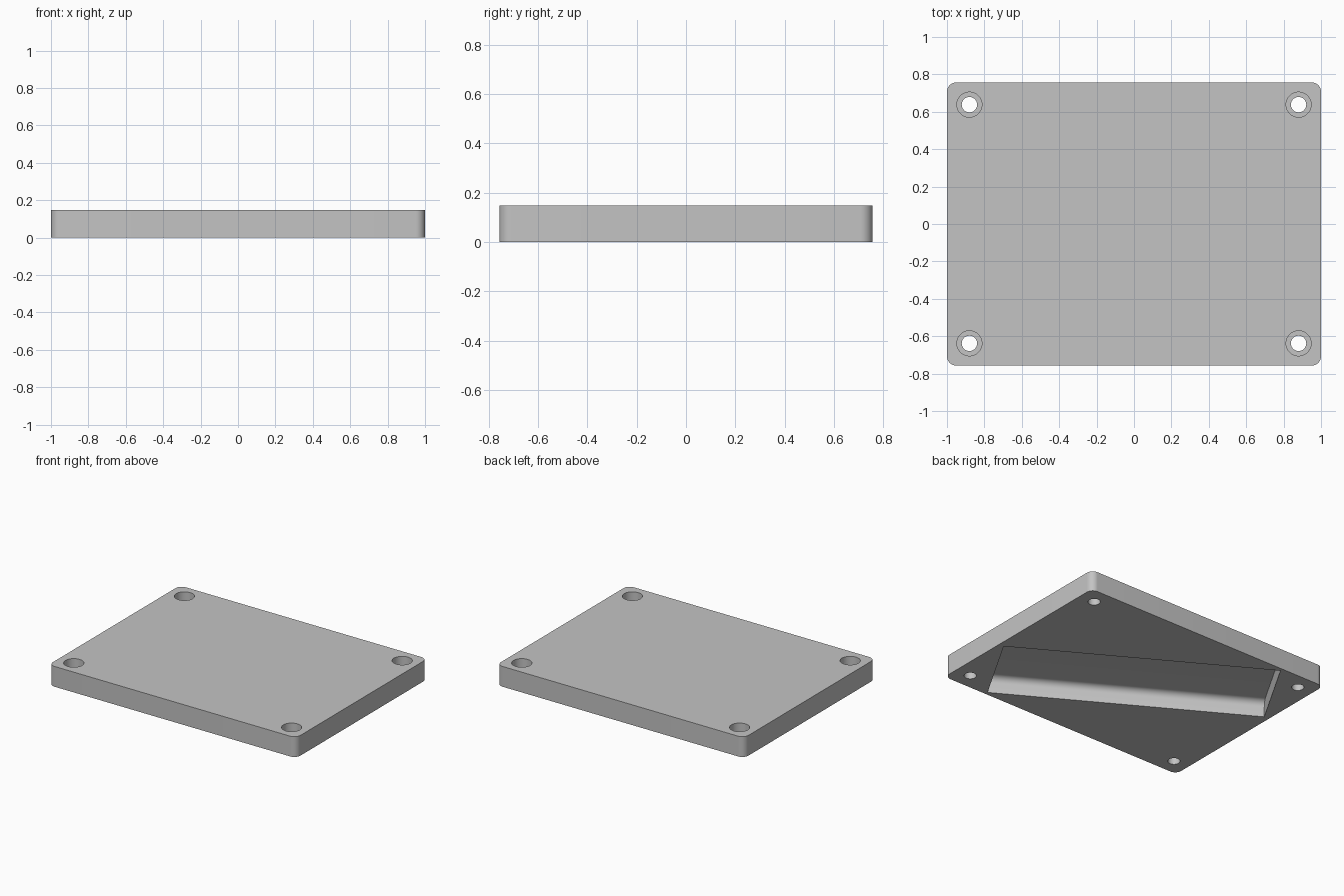
import bpy, bmesh
from math import sin, cos, pi, radians
from mathutils import Matrix

cube = bpy.data.objects.get("Cube")
if cube:
    bpy.data.objects.remove(cube, do_unlink=True)

HALF_X, HALF_Y, THICK = 1.0, 0.757, 0.148

grey = bpy.data.materials.new("plain grey")
grey.use_nodes = True
grey.diffuse_color = (0.55, 0.55, 0.55, 1)
grey.node_tree.nodes["Principled BSDF"].inputs["Base Color"].default_value = grey.diffuse_color


def prism(name, points, offset, matrix=Matrix()):
    """Extrude a closed outline of 3D points along an offset."""
    bm = bmesh.new()
    face = bm.faces.new([bm.verts.new(p) for p in points])
    out = bmesh.ops.extrude_face_region(bm, geom=[face])
    verts = [g for g in out["geom"] if isinstance(g, bmesh.types.BMVert)]
    bmesh.ops.translate(bm, vec=offset, verts=verts)
    bmesh.ops.recalc_face_normals(bm, faces=bm.faces)
    bm.transform(matrix)
    mesh = bpy.data.meshes.new(name)
    bm.to_mesh(mesh)
    bm.free()
    mesh.materials.append(grey)
    obj = bpy.data.objects.new(name, mesh)
    bpy.context.collection.objects.link(obj)
    return obj


def arc(cx, cy, r, start, sweep, n):
    return [(cx + r * cos(start + sweep * i / n), cy + r * sin(start + sweep * i / n))
            for i in range(n + 1)]


def cylinder(name, x, y, r, z0, z1):
    ring = arc(x, y, r, 0, 2 * pi, 48)[:-1]
    return prism(name, [(u, v, z0) for u, v in ring], (0, 0, z1 - z0))


# Plate with rounded corners
R = 0.05
outline = []
for i, (sx, sy) in enumerate([(1, 1), (-1, 1), (-1, -1), (1, -1)]):
    outline += arc(sx * (HALF_X - R), sy * (HALF_Y - R), R, i * pi / 2, pi / 2, 12)
plate = prism("mounting_plate", [(x, y, 0) for x, y in outline], (0, 0, THICK))

# Counterbored screw holes in the four corners
cutters = []
for x in (-0.88, 0.88):
    for y in (-0.638, 0.638):
        cutters.append(cylinder("screw_hole_cutter", x, y, 0.041, -0.1, 0.3))
        cutters.append(cylinder("counterbore_cutter", x, y, 0.067, 0.058, 0.3))

# Diagonal pocket in the underside, rounded where the long walls meet its floor
LENGTH, HALF_W, DEPTH, FILLET = 1.86, 0.31, 0.12, 0.05
profile = [(-HALF_W, -0.1), (HALF_W, -0.1)]
profile += arc(HALF_W - FILLET, DEPTH - FILLET, FILLET, 0, pi / 2, 8)
profile += arc(FILLET - HALF_W, DEPTH - FILLET, FILLET, pi / 2, pi / 2, 8)
cutters.append(prism("pocket_cutter", [(-LENGTH / 2, y, z) for y, z in profile],
                     (LENGTH, 0, 0), Matrix.Rotation(radians(-30), 4, "Z")))

# Cut everything, then drop the cutters
bpy.ops.object.select_all(action="DESELECT")
plate.select_set(True)
bpy.context.view_layer.objects.active = plate
for cutter in cutters:
    cutter.hide_render = True
    mod = plate.modifiers.new("cut", "BOOLEAN")
    mod.operation = "DIFFERENCE"
    mod.solver = "EXACT"
    mod.object = cutter
    bpy.ops.object.modifier_apply(modifier=mod.name)
    bpy.data.objects.remove(cutter, do_unlink=True)

bpy.ops.object.shade_smooth_by_angle(angle=radians(30))
